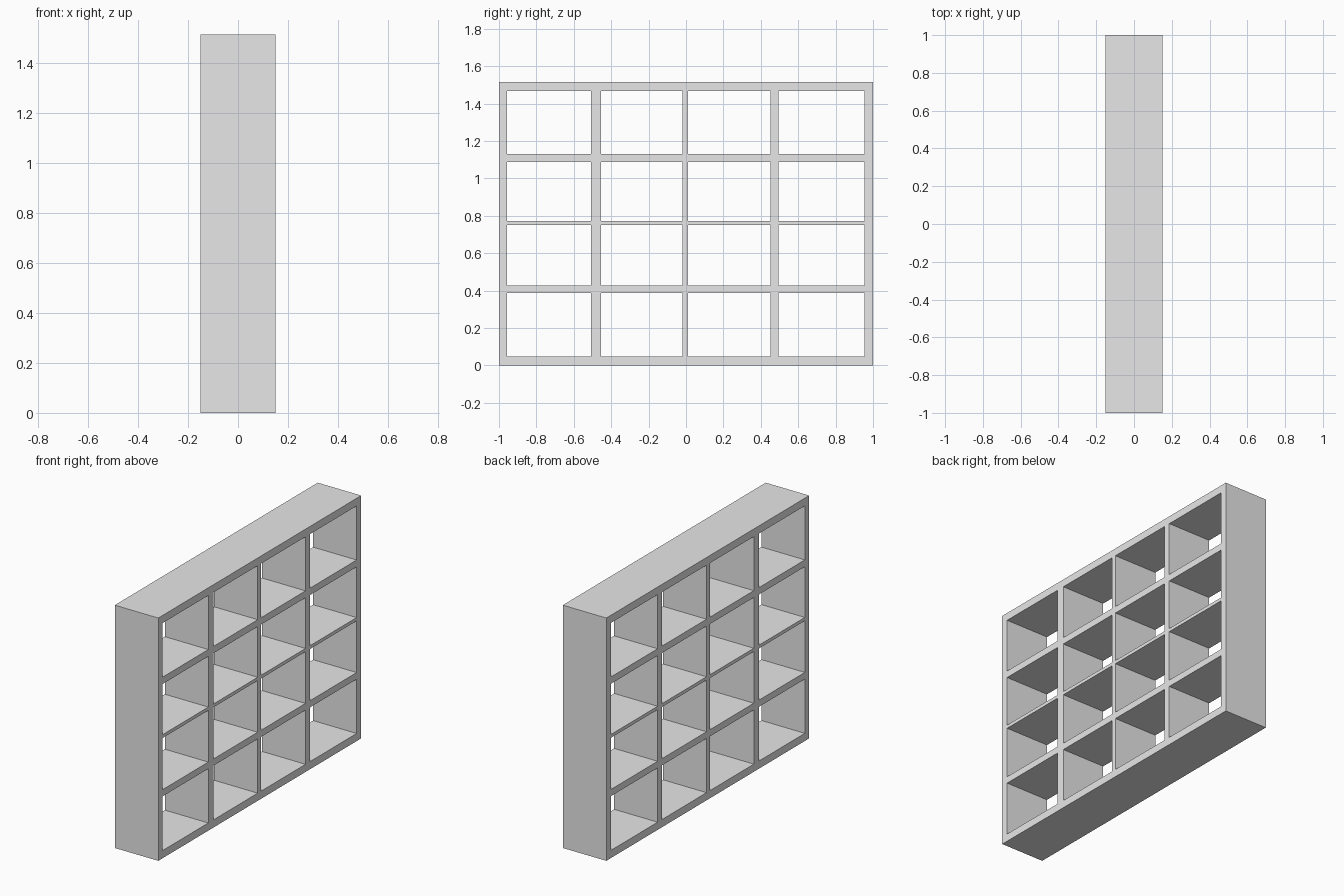
import bpy

cube = bpy.data.objects.get("Cube")
if cube:
    bpy.data.objects.remove(cube)

DEPTH, HEIGHT = 0.30, 1.515

# Board extents: (low, high) across y for uprights, and along z for shelves
UPRIGHTS = [(-1.0, -0.957), (-0.507, -0.454), (-0.02, 0.012), (0.451, 0.494), (0.955, 1.0)]
SHELVES = [(0.0, 0.048), (0.386, 0.428), (0.75, 0.771), (1.087, 1.13), (1.467, HEIGHT)]

grey = bpy.data.materials.new("plain grey")
grey.use_nodes = True
grey.diffuse_color = (0.8, 0.8, 0.8, 1)
grey.node_tree.nodes["Principled BSDF"].inputs["Base Color"].default_value = (0.8, 0.8, 0.8, 1)


def board(name, y_span, z_span):
    """A box through the full depth, filling the given y and z spans."""
    (y0, y1), (z0, z1) = y_span, z_span
    bpy.ops.mesh.primitive_cube_add(size=1, location=(0, (y0 + y1) / 2, (z0 + z1) / 2))
    obj = bpy.context.object
    obj.name = name
    obj.scale = (DEPTH, y1 - y0, z1 - z0)
    bpy.ops.object.transform_apply(location=False, rotation=False, scale=True)
    obj.data.materials.append(grey)


# Full-height end panels
board("front_end_panel", UPRIGHTS[0], (0, HEIGHT))
board("back_end_panel", UPRIGHTS[-1], (0, HEIGHT))

# Base, shelves and top run between the end panels
inner = (UPRIGHTS[0][1], UPRIGHTS[-1][0])
names = ["base_board", "lower_shelf", "middle_shelf", "upper_shelf", "top_board"]
for name, span in zip(names, SHELVES):
    board(name, inner, span)

# Dividers stand in each row between neighbouring shelves
for row, (below, above) in enumerate(zip(SHELVES, SHELVES[1:]), 1):
    for col, span in enumerate(UPRIGHTS[1:-1], 1):
        board(f"divider_row{row}_{col}", span, (below[1], above[0]))
